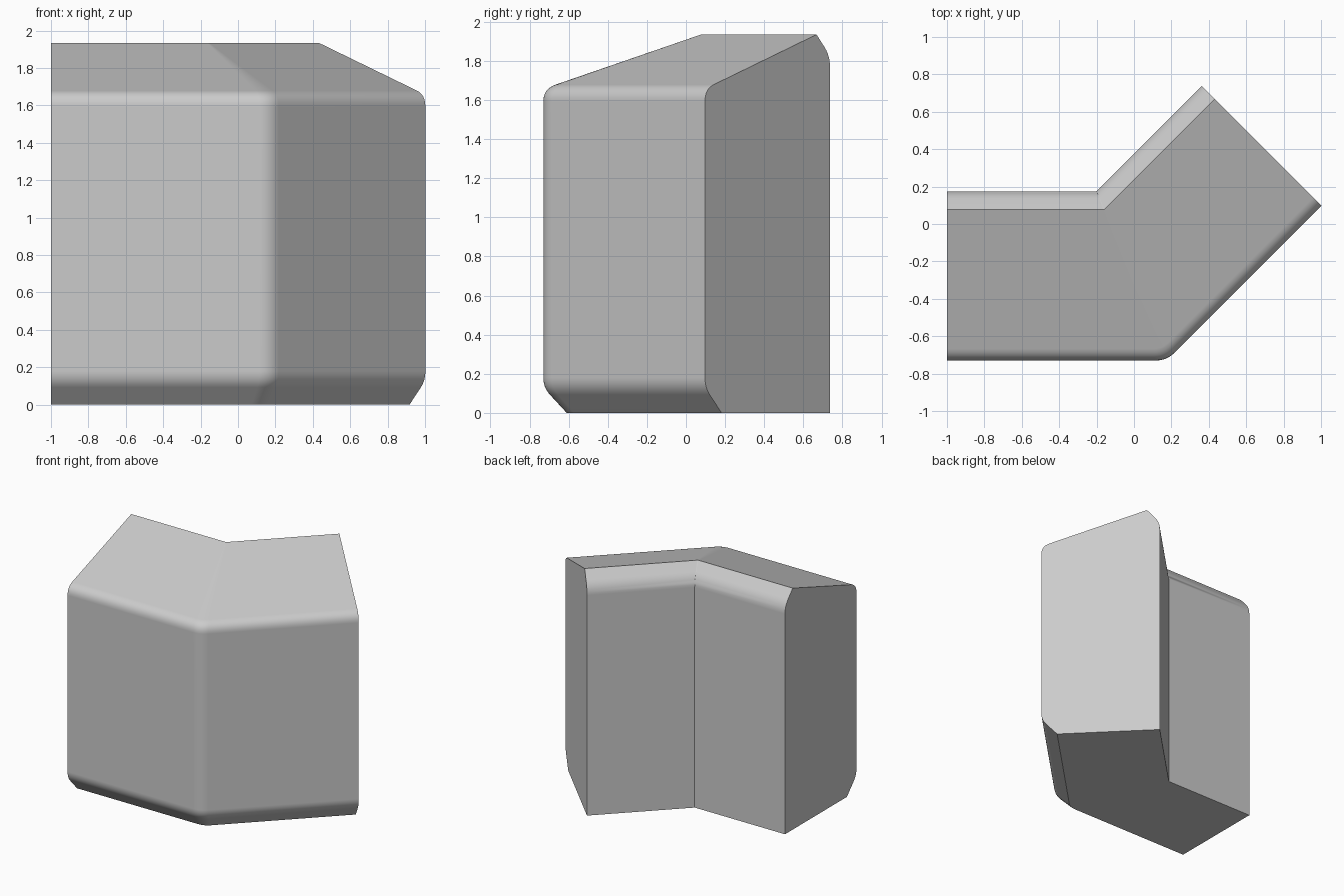
import bpy
import bmesh
import math
from mathutils import Vector

cube = bpy.data.objects.get("Cube")
if cube:
    bpy.data.objects.remove(cube, do_unlink=True)

# One plain grey for the whole block
grey = bpy.data.materials.new("plain_grey")
grey.use_nodes = True
colour = (0.6, 0.6, 0.6, 1)
grey.diffuse_color = colour
grey.node_tree.nodes["Principled BSDF"].inputs["Base Color"].default_value = colour

DEPTH = 0.905
TURN = math.radians(45)
BACK_START = Vector((-1, 0.175))
BACK_CORNER = Vector((-0.2, 0.175))
BACK_END = Vector((0.362, 0.737))
ALONG = Vector((1, 0))
ALONG_TURNED = Vector((math.cos(TURN), math.sin(TURN)))
STEPS = 6


def rounded(before, corner, after, size):
    """Points of a curve that rounds a corner, size measured along each side."""
    before, corner, after = Vector(before), Vector(corner), Vector(after)
    a = corner + (before - corner).normalized() * size
    b = corner + (after - corner).normalized() * size
    ts = [i / STEPS for i in range(STEPS + 1)]
    return [a * (1 - t) ** 2 + corner * 2 * t * (1 - t) + b * t * t for t in ts]


# Cross-section as (distance from the back wall, height)
heel, toe = Vector((0, 0)), Vector((0.785, 0))
lower, upper = Vector((DEPTH, 0.13)), Vector((DEPTH, 1.657))
ridge, shoulder = Vector((0.098, 1.935)), Vector((0, 1.825))
profile = [heel, toe]
profile += rounded(toe, lower, upper, 0.05)
profile += rounded(lower, upper, ridge, 0.065)
profile.append(ridge)
profile += rounded(ridge, shoulder, heel, 0.06)


def run(d):
    """Path at distance d from the back wall: start, rounded bend, end."""
    start = BACK_START + Vector((0, -d))
    bend = BACK_CORNER + Vector((math.tan(TURN / 2), -1)) * d
    end = BACK_END + Vector((ALONG_TURNED.y, -ALONG_TURNED.x)) * d
    soft = 0.06 * d / DEPTH
    return [start] + rounded(bend - ALONG, bend, bend + ALONG_TURNED, soft) + [end]


# Sweep the cross-section round the bend
bm = bmesh.new()
rows = [[bm.verts.new((p.x, p.y, z)) for p in run(d)] for d, z in profile]
for row, following in zip(rows, rows[1:] + rows[:1]):
    for i in range(len(row) - 1):
        bm.faces.new((row[i], row[i + 1], following[i + 1], following[i]))
for end in (0, -1):
    bm.faces.new([row[end] for row in rows])
bmesh.ops.remove_doubles(bm, verts=bm.verts, dist=0.0005)
bmesh.ops.recalc_face_normals(bm, faces=bm.faces)

mesh = bpy.data.meshes.new("angled_block")
bm.to_mesh(mesh)
bm.free()
mesh.materials.append(grey)
block = bpy.data.objects.new("angled_block", mesh)
bpy.context.collection.objects.link(block)

# Soft rounded edges with flat main faces
bpy.ops.object.select_all(action="DESELECT")
block.select_set(True)
bpy.context.view_layer.objects.active = block
bpy.ops.object.shade_smooth_by_angle(angle=math.radians(30))
weighted = block.modifiers.new("flat_main_faces", "WEIGHTED_NORMAL")
weighted.keep_sharp = True
